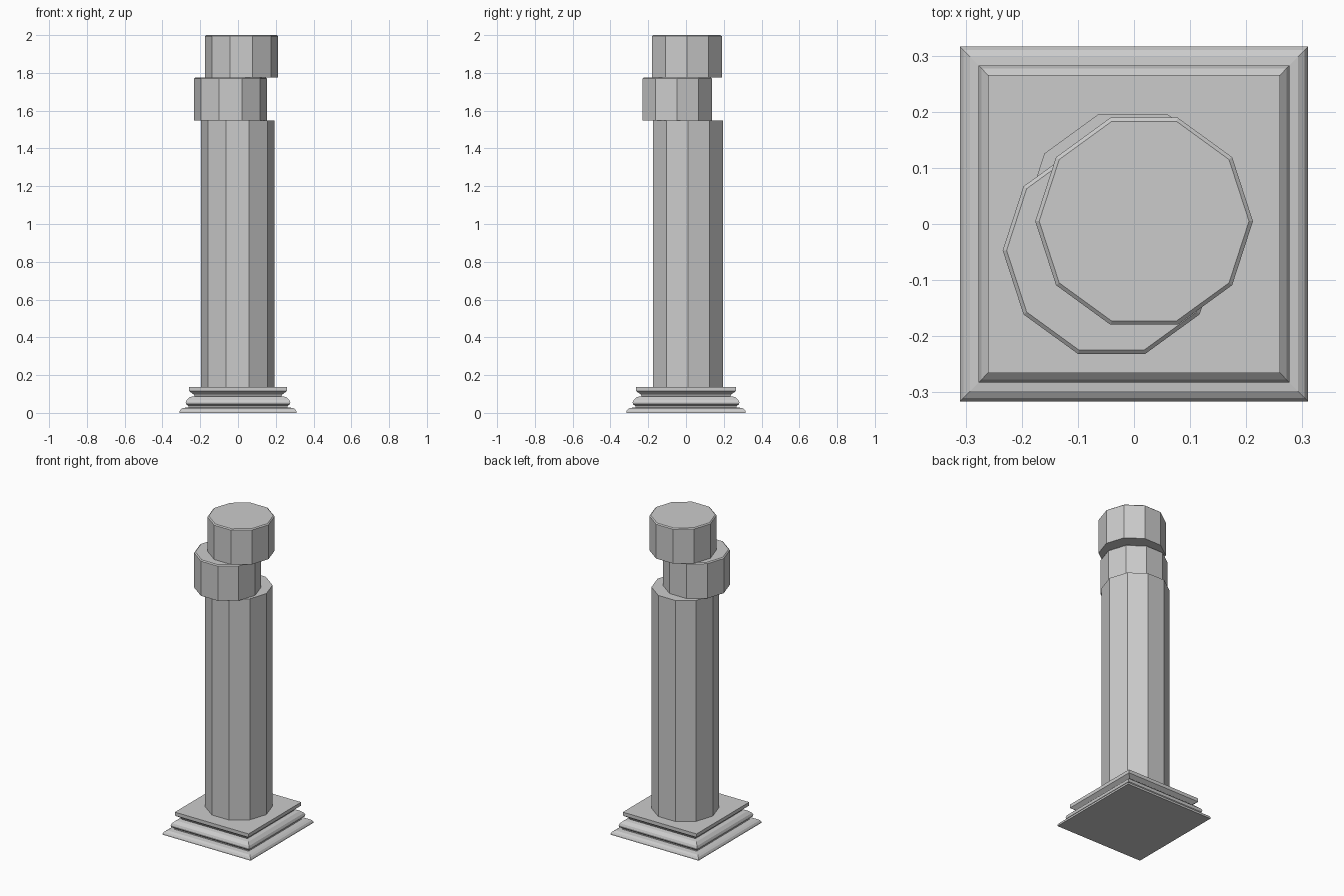
import bpy, bmesh
from math import cos, sin, tau

if "Cube" in bpy.data.objects:
    bpy.data.objects.remove(bpy.data.objects["Cube"], do_unlink=True)

stone = bpy.data.materials.new("grey_stone")
stone.use_nodes = True
STONE_COLOUR = (0.6, 0.6, 0.6, 1)
stone.diffuse_color = STONE_COLOUR
stone.node_tree.nodes["Principled BSDF"].inputs["Base Color"].default_value = STONE_COLOUR


def loft(name, outline, profile, centre=(0, 0)):
    """Stack scaled copies of an outline along a (size, height) profile."""
    bm = bmesh.new()
    rings = [[bm.verts.new((centre[0] + x * s, centre[1] + y * s, z)) for x, y in outline]
             for s, z in profile]
    n = len(outline)
    for low, high in zip(rings, rings[1:]):
        for i in range(n):
            j = (i + 1) % n
            bm.faces.new((low[i], low[j], high[j], high[i]))
    bm.faces.new(rings[0][::-1])
    bm.faces.new(rings[-1])
    mesh = bpy.data.meshes.new(name)
    bm.to_mesh(mesh)
    bm.free()
    mesh.materials.append(stone)
    obj = bpy.data.objects.new(name, mesh)
    bpy.context.collection.objects.link(obj)
    return obj


square = [(-1, -1.02), (1, -1.02), (1, 1.02), (-1, 1.02)]
decagon = [(cos(tau * i / 10), sin(tau * i / 10)) for i in range(10)]

# Moulded square base: foot, rounded band, hollow and top slab
base_profile = [
    (0.31, 0), (0.31, 0.008), (0.304, 0.018), (0.292, 0.026), (0.262, 0.029),
    (0.262, 0.036), (0.275, 0.046), (0.277, 0.056), (0.272, 0.068), (0.255, 0.084),
    (0.23, 0.088), (0.235, 0.098), (0.26, 0.116), (0.26, 0.138),
]
loft("base", square, base_profile)

# Ten-sided shaft
loft("shaft", decagon, [(0.195, 0.138), (0.195, 1.548)], (-0.002, 0.011))


# Two displaced drums with a narrow chamfer on the upper rim
def drum(name, bottom, top, centre):
    loft(name, decagon, [(0.194, bottom), (0.194, top - 0.006), (0.187, top)], centre)


drum("middle_drum", 1.548, 1.775, (-0.04, -0.047))
drum("top_drum", 1.775, 2.0, (0.018, 0.005))
